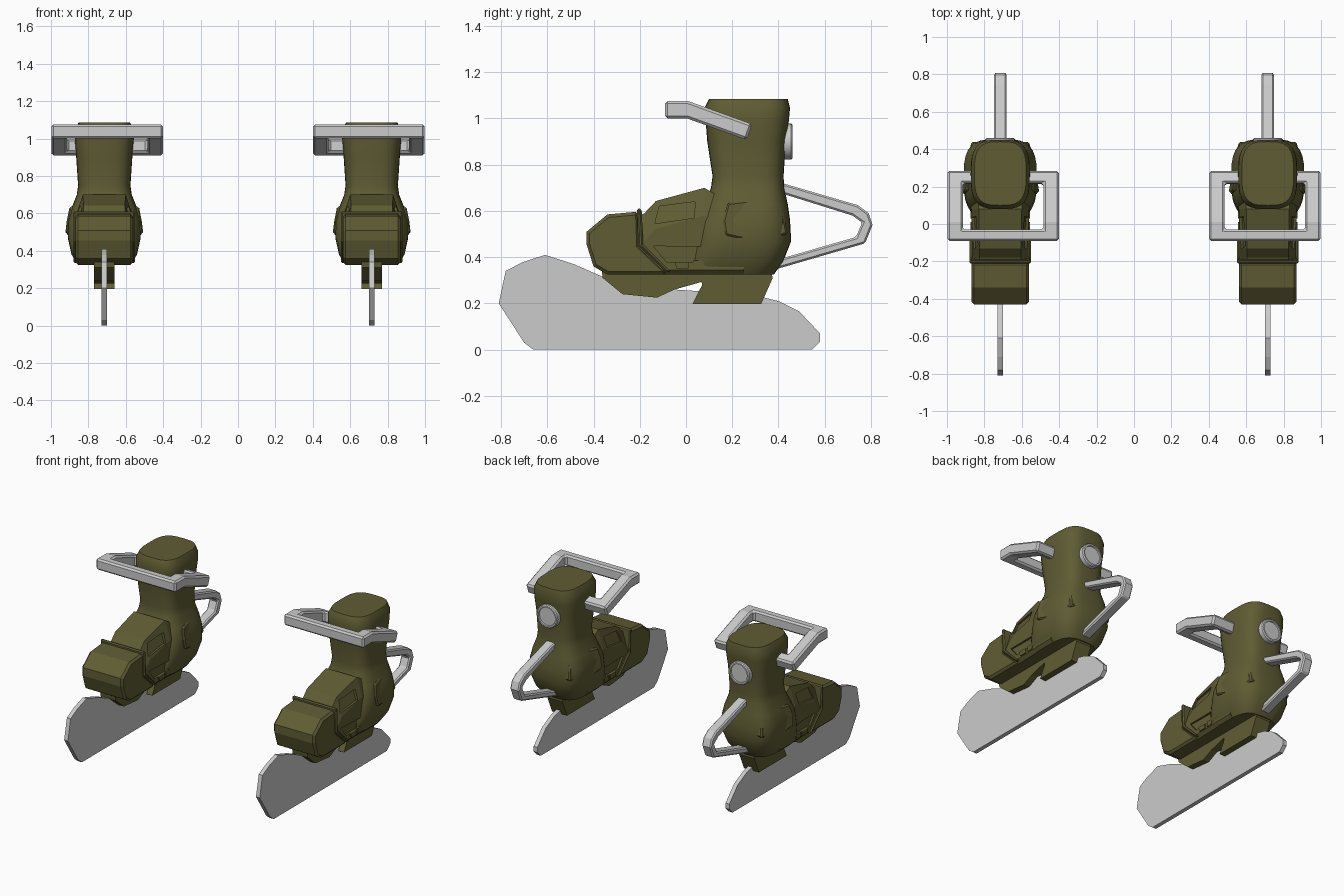
import bpy, bmesh, math

if "Cube" in bpy.data.objects:
    bpy.data.objects.remove(bpy.data.objects["Cube"])

CX = 0.715  # every part is built on the +x boot and mirrored across x = 0

olive = bpy.data.materials.new("olive")
olive.diffuse_color = (0.115, 0.108, 0.034, 1)
olive.use_nodes = True
olive.node_tree.nodes["Principled BSDF"].inputs["Base Color"].default_value = olive.diffuse_color


def mirror(ob):
    m = ob.modifiers.new("pair", 'MIRROR')
    m.use_mirror_merge = False


def finish(name, bm, mat=None, bevel=0, smooth=None, pair=True, limit=30):
    bmesh.ops.recalc_face_normals(bm, faces=bm.faces)
    me = bpy.data.meshes.new(name)
    bm.to_mesh(me)
    bm.free()
    ob = bpy.data.objects.new(name, me)
    bpy.context.collection.objects.link(ob)
    if mat:
        me.materials.append(mat)
    if smooth:
        bpy.ops.object.select_all(action='DESELECT')
        bpy.context.view_layer.objects.active = ob
        ob.select_set(True)
        bpy.ops.object.shade_smooth_by_angle(angle=math.radians(smooth))
    if bevel:
        b = ob.modifiers.new("bevel", 'BEVEL')
        b.width, b.segments = bevel, 1
        b.limit_method, b.angle_limit = 'ANGLE', math.radians(limit)
    if pair:
        mirror(ob)
    return ob


def skin(bm, rings):
    """Bridge closed rings of points and cap both ends."""
    vs = [[bm.verts.new(p) for p in r] for r in rings]
    n = len(vs[0])
    for a, b in zip(vs, vs[1:]):
        for i in range(n):
            j = (i + 1) % n
            bm.faces.new((a[i], a[j], b[j], b[i]))
    bm.faces.new(vs[0])
    bm.faces.new(vs[-1])


def slab(bm, pts, x0, x1, cx=CX):
    """Extrude a side profile of (y, z) points from x0 to x1 (numbers or functions)."""
    f = lambda x, p: x(*p) if callable(x) else x
    skin(bm, [[(cx + f(x, p), p[0], p[1]) for p in pts] for x in (x0, x1)])


def profile(name, pts, half, mat=None, cx=CX, **kw):
    bm = bmesh.new()
    slab(bm, pts, -half, half, cx)
    return finish(name, bm, mat, **kw)


def both_sides(name, shapes, inner, outer, mat=None, **kw):
    """Side plates on the left and right flank of the boot."""
    bm = bmesh.new()
    for pts in shapes:
        for s in (-1, 1):
            sided = [(lambda y, z, g=g: s * (g(y, z) if callable(g) else g)) for g in (inner, outer)]
            slab(bm, pts, *sided)
    return finish(name, bm, mat, **kw)


def cut(ob, cutter):
    cutter.hide_render = True
    cutter.display_type = 'WIRE'
    m = ob.modifiers.new("cut", 'BOOLEAN')
    m.operation, m.object, m.solver = 'DIFFERENCE', cutter, 'EXACT'


# skate blade
profile("blade", [(-.81, .20), (-.78, .34), (-.71, .377), (-.61, .41), (-.485, .37), (-.36, .315),
                  (-.05, .26), (.10, .25), (.32, .23), (.40, .21), (.49, .165), (.58, .07),
                  (.58, .035), (.545, 0), (-.66, 0), (-.70, .03)], .014)

# blade mounts
profile("ball_mount", [(-.365, .345), (-.36, .31), (-.275, .24), (-.125, .225), (-.05, .26),
                       (.075, .295), (.09, .35)], .056, olive)
profile("heel_mount", [(.05, .36), (.07, .28), (.028, .197), (.325, .197), (.375, .31), (.36, .38)],
        .056, olive)

# boot shaft and ankle: rounded sections (z, front y, back y, half width)
bm = bmesh.new()
rings, N, E = [], 32, 2 / 3.3
for z, f, b, w in [(.325, -.02, .38, .14), (.38, 0, .42, .175), (.47, .03, .455, .195),
                   (.56, .05, .45, .195), (.63, .08, .44, .175), (.70, .108, .425, .147),
                   (.75, .115, .422, .14), (.90, .092, .432, .15), (.99, .085, .445, .158),
                   (1.045, .08, .45, .156), (1.085, .10, .44, .138)]:
    ring = []
    for i in range(N):
        t = 2 * math.pi * i / N
        c, s = math.cos(t), math.sin(t)
        ring.append((CX + w * math.copysign(abs(c) ** E, c),
                     (f + b) / 2 + (b - f) / 2 * math.copysign(abs(s) ** E, s), z))
    rings.append(ring)
skin(bm, rings)
finish("boot_shaft", bm, olive, smooth=35)

# middle of the foot: sections (y, top z, half width)
bm = bmesh.new()
rings = []
for y, zt, w in [(-.22, .57, .15), (-.18, .59, .15), (-.13, .643, .15), (.08, .70, .155),
                 (.13, .67, .16), (.25, .60, .16)]:
    half = [(w - .04, zt), (w, zt - .12), (w, .345), (w - .02, .325)]
    rings.append([(CX + x, y, z) for x, z in half] + [(CX - x, y, z) for x, z in half[::-1]])
skin(bm, rings)
foot = finish("midfoot", bm, olive, pair=False)

# recessed panels on the foot flanks
upper = lambda y, z: .099 + (.643 + (y + .13) * .27 - z) / 3
cut(foot, both_sides("upper_panel_cutter", [[(-.115, .62), (.04, .64), (.035, .57), (-.135, .545)]],
                     upper, .3, pair=False))
cut(foot, both_sides("lower_panel_cutter", [[(-.14, .448), (.07, .445), (.055, .38), (-.085, .38)]],
                     .139, .3, pair=False))
mirror(foot)
both_sides("vent_studs", [[(-.05, .38), (.01, .38), (.01, .35), (-.04, .35)],
                          [(.03, .385), (.08, .385), (.07, .35), (.03, .35)]], .10, .16, olive)

# toe cap and its raised rim
profile("toe_cap", [(-.43, .51), (-.34, .585), (-.205, .597), (-.2, .45), (-.08, .335), (-.10, .325),
                    (-.34, .325), (-.40, .36), (-.43, .455)], .154, olive, bevel=.022, limit=65)
profile("toe_rim", [(-.212, .61), (-.192, .61), (-.185, .455), (-.065, .335), (-.085, .335),
                    (-.207, .45)], .164, olive, bevel=.03, limit=75)

# ankle guards
bulge = lambda y, z: .21 - max(0, y - .22) * .25 - max(0, z - .52) * .2
both_sides("ankle_guard", [[(.18, .635), (.30, .65), (.41, .645), (.44, .50), (.385, .485), (.325, .46),
                            (.17, .495), (.16, .56)]], .10, bulge, olive, bevel=.008)

# heel guard loop
profile("heel_loop", [(.40, .725), (.743, .625), (.79, .59), (.807, .54), (.775, .46), (.38, .345),
                      (.38, .385), (.735, .487), (.762, .55), (.72, .58), (.40, .68)],
        .034, bevel=.008, limit=50)

# shin frame: bent plate with a rectangular opening
frame = profile("shin_frame", [(-.09, 1.0), (.005, 1.0), (.262, .907), (.287, .975), (.01, 1.075),
                               (-.09, 1.075)], .298, cx=.70, pair=False)
cut(frame, profile("frame_cutter", [(-.03, .8), (.205, .8), (.235, 1.2), (-.03, 1.2)],
                   .215, cx=.70, pair=False))
b = frame.modifiers.new("bevel", 'BEVEL')
b.width, b.segments, b.angle_limit = .011, 1, math.radians(40)
mirror(frame)

# round boss on the back of the shaft
bm = bmesh.new()
rings = [[(CX + r * math.cos(2 * math.pi * i / 24), y, .90 + r * math.sin(2 * math.pi * i / 24))
          for i in range(24)]
         for y, r in [(.40, .078), (.455, .078), (.461, .072), (.461, .062), (.453, .060)]]
skin(bm, rings)
finish("back_boss", bm, smooth=30)
